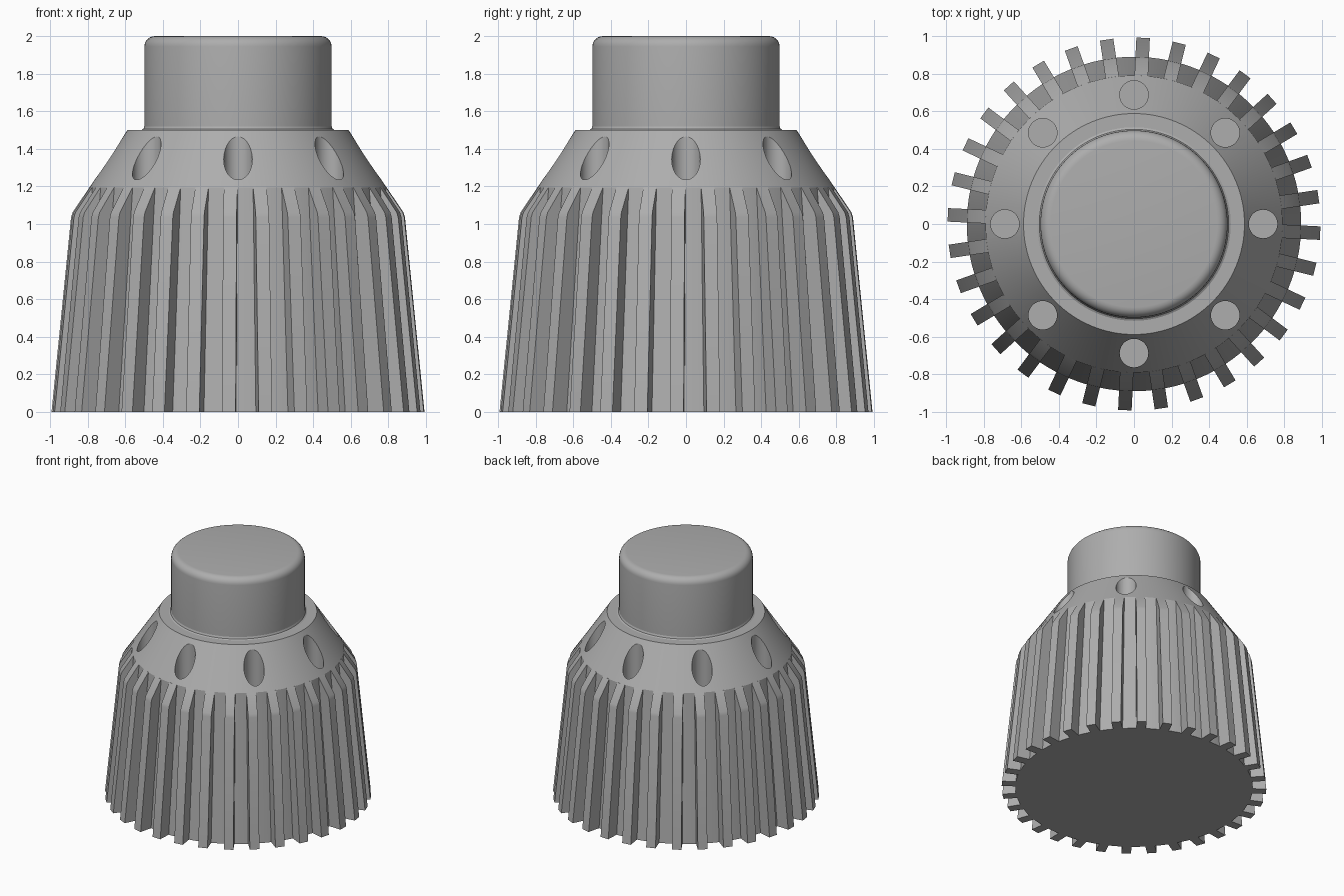
import bpy, bmesh
from math import cos, sin, pi, radians
from mathutils import Matrix

if "Cube" in bpy.data.objects:
    bpy.data.objects.remove(bpy.data.objects["Cube"], do_unlink=True)

GREY = (0.42, 0.42, 0.42, 1.0)
grey = bpy.data.materials.new("plain grey")
grey.use_nodes = True
grey.diffuse_color = GREY
grey.node_tree.nodes["Principled BSDF"].inputs["Base Color"].default_value = GREY

RIBS = 32
HOLES = 8
SEGMENTS = 128


def make_object(name, bm):
    bmesh.ops.recalc_face_normals(bm, faces=bm.faces)
    mesh = bpy.data.meshes.new(name)
    bm.to_mesh(mesh)
    bm.free()
    mesh.materials.append(grey)
    obj = bpy.data.objects.new(name, mesh)
    bpy.context.collection.objects.link(obj)
    return obj


def select_only(obj):
    bpy.ops.object.select_all(action="DESELECT")
    obj.select_set(True)
    bpy.context.view_layer.objects.active = obj


def smooth(obj):
    select_only(obj)
    bpy.ops.object.shade_smooth_by_angle(angle=radians(20))


def lathe(name, profile):
    """Closed solid of revolution from (radius, height) points."""
    bm = bmesh.new()
    rings = []
    for r, z in profile:
        rings.append([bm.verts.new((r * cos(2 * pi * i / SEGMENTS),
                                    r * sin(2 * pi * i / SEGMENTS), z))
                      for i in range(SEGMENTS)])
    for low, high in zip(rings, rings[1:]):
        for i in range(SEGMENTS):
            j = (i + 1) % SEGMENTS
            bm.faces.new((low[i], low[j], high[j], high[i]))
    bm.faces.new(rings[0])
    bm.faces.new(rings[-1])
    return make_object(name, bm)


# Body: tapered skirt below, steeper shoulder above
body = lathe("body", [(0.89, 0), (0.79, 1.195), (0.588, 1.5)])

# Round blind holes sunk straight down into the shoulder
bm = bmesh.new()
for i in range(HOLES):
    turn = Matrix.Rotation(2 * pi * i / HOLES, 4, "Z")
    bmesh.ops.create_cone(bm, cap_ends=True, segments=48, radius1=0.076,
                          radius2=0.076, depth=0.6,
                          matrix=turn @ Matrix.Translation((0.687, 0, 1.3)))
cutter = make_object("hole_cutter", bm)
cutter.hide_render = True
cut = body.modifiers.new("holes", "BOOLEAN")
cut.operation = "DIFFERENCE"
cut.solver = "EXACT"
cut.object = cutter
select_only(body)
bpy.ops.object.modifier_apply(modifier=cut.name)
bpy.data.objects.remove(cutter, do_unlink=True)
smooth(body)

# Neck: cylinder with a small fillet at its foot and a rounded top rim
ROUND = 0.055
neck_profile = [(0.515, 1.48), (0.515, 1.5), (0.504, 1.506), (0.498, 1.52)]
for k in range(7):
    a = k * pi / 12
    neck_profile.append((0.498 - ROUND + ROUND * cos(a), 2 - ROUND + ROUND * sin(a)))
smooth(lathe("neck", neck_profile))

# Grip ribs: one extruded side profile repeated around the skirt
rib_profile = [(0.87, 0), (0.992, 0), (0.888, 1.035), (0.88, 1.062),
               (0.79, 1.195), (0.77, 1.195)]
HALF = 0.036
bm = bmesh.new()
for i in range(RIBS):
    turn = Matrix.Rotation(2 * pi * (i - 0.25) / RIBS, 4, "Z")
    sides = []
    for y in (-HALF, HALF):
        sides.append([bm.verts.new((r, y, z)) for r, z in rib_profile])
        bm.faces.new(sides[-1])
    n = len(rib_profile)
    for k in range(n):
        m = (k + 1) % n
        bm.faces.new((sides[0][k], sides[0][m], sides[1][m], sides[1][k]))
    bmesh.ops.transform(bm, matrix=turn, verts=sides[0] + sides[1])
smooth(make_object("grip_ribs", bm))
